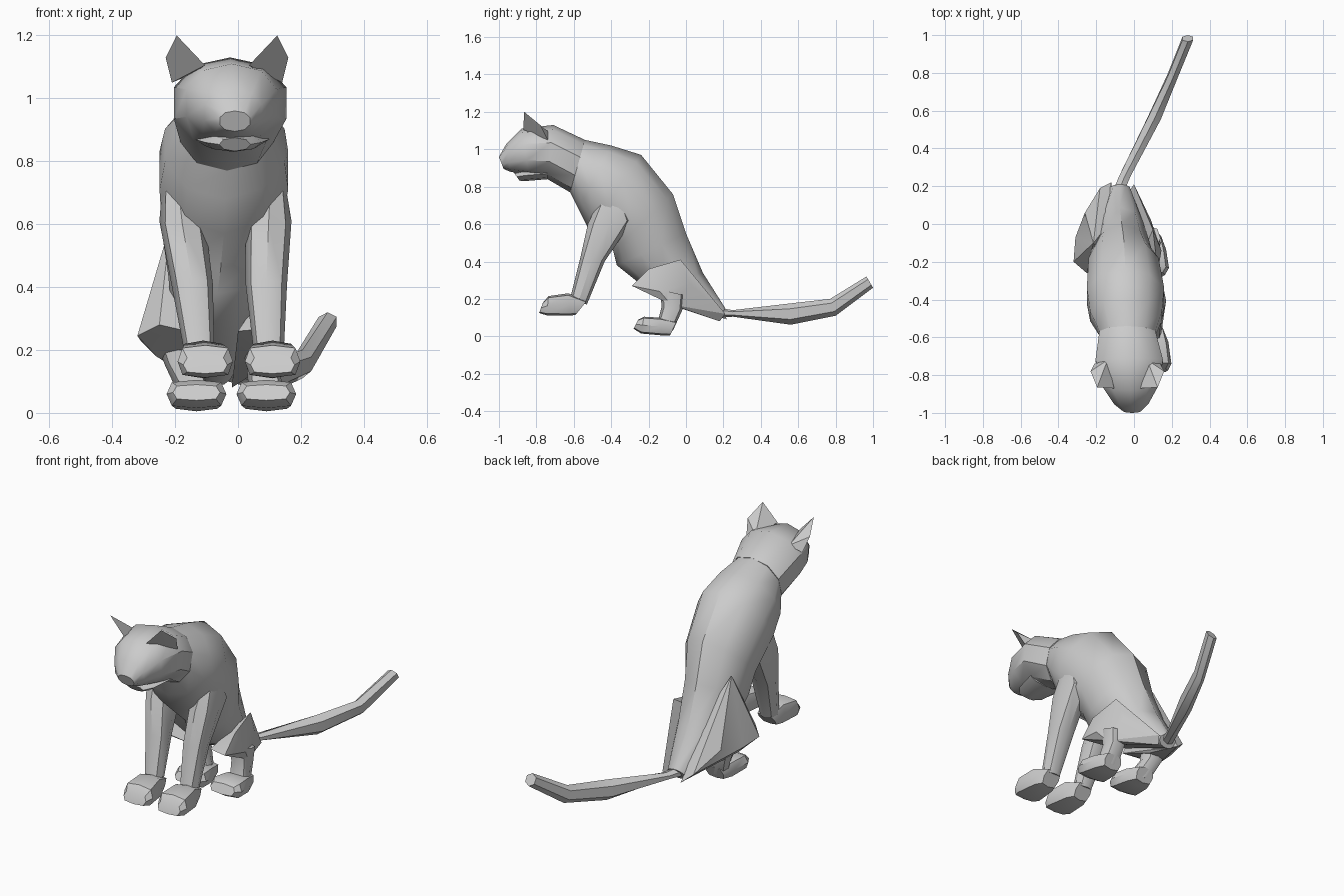
import bpy, bmesh
from math import sin, cos, pi


def finish(name, bm, angle=38):
    bmesh.ops.recalc_face_normals(bm, faces=bm.faces)
    me = bpy.data.meshes.new(name)
    bm.to_mesh(me)
    bm.free()
    ob = bpy.data.objects.new(name, me)
    bpy.context.collection.objects.link(ob)
    bpy.ops.object.select_all(action='DESELECT')
    ob.select_set(True)
    bpy.context.view_layer.objects.active = ob
    bpy.ops.object.shade_smooth_by_angle(angle=angle * pi / 180)
    return ob


def spow(v, p):
    return (1 if v >= 0 else -1) * abs(v) ** p if abs(v) > 1e-6 else 0.0


def loft(name, rings, sides=8, p=1.0, twist=0.0):
    """Each ring: (y, z) of one edge, (y, z) of the opposite edge, centre x, half width."""
    bm = bmesh.new()
    loops = []
    for (ty, tz), (by, bz), cx, hw in rings:
        loop = []
        for i in range(sides):
            a = 2 * pi * (i + twist) / sides
            u, v = spow(cos(a), p), spow(sin(a), p)
            loop.append(bm.verts.new((cx + hw * v,
                                      (ty + by) / 2 + u * (ty - by) / 2,
                                      (tz + bz) / 2 + u * (tz - bz) / 2)))
        loops.append(loop)
    for a, b in zip(loops, loops[1:]):
        for i in range(sides):
            j = (i + 1) % sides
            bm.faces.new((a[i], a[j], b[j], b[i]))
    bm.faces.new(loops[0])
    bm.faces.new(loops[-1])
    return finish(name, bm)


def hull(name, points, angle=30):
    bm = bmesh.new()
    for q in points:
        bm.verts.new(q)
    res = bmesh.ops.convex_hull(bm, input=bm.verts[:])
    loose = [v for v in bm.verts if not v.link_faces]
    bmesh.ops.delete(bm, geom=loose, context='VERTS')
    return finish(name, bm, angle)


# Torso
loft("torso", [
    ((-0.54, 1.05), (-0.62, 0.77), -0.035, 0.155),
    ((-0.40, 1.02), (-0.575, 0.68), -0.042, 0.20),
    ((-0.24, 0.97), (-0.52, 0.57), -0.045, 0.215),
    ((-0.07, 0.76), (-0.39, 0.46), -0.055, 0.195),
    ((0.00, 0.55), (-0.37, 0.38), -0.065, 0.165),
    ((0.09, 0.34), (-0.22, 0.26), -0.075, 0.14),
    ((0.21, 0.15), (0.17, 0.085), -0.075, 0.055)], sides=10)

# Head and lower jaw
loft("head", [
    ((-0.54, 1.05), (-0.62, 0.77), -0.035, 0.155),
    ((-0.71, 1.13), (-0.74, 0.84), -0.025, 0.187),
    ((-0.88, 1.11), (-0.84, 0.86), -0.020, 0.150),
    ((-0.96, 1.03), (-0.94, 0.88), -0.015, 0.095),
    ((-1.00, 0.96), (-0.975, 0.895), -0.010, 0.050)], sides=10, p=0.9)
loft("lower_jaw", [
    ((-0.74, 0.90), (-0.74, 0.84), -0.02, 0.12),
    ((-0.86, 0.89), (-0.86, 0.83), -0.015, 0.09),
    ((-0.92, 0.875), (-0.89, 0.832), -0.01, 0.05)], sides=8)

# Ears
for side, name in ((-1, "ear_left"), (1, "ear_right")):
    cx = -0.035
    hull(name, [(cx + side * x, y, z) for x, y, z in (
        (0.160, -0.865, 1.20), (0.070, -0.87, 1.105), (0.195, -0.78, 1.13),
        (0.175, -0.74, 1.05), (0.105, -0.72, 1.08))], 10)

# Front legs and paws
for side, tag in ((-1, "left"), (1, "right")):
    def fx(base, off):
        return base + side * off
    loft("front_leg_" + tag, [
        ((-0.45, 0.76), (-0.33, 0.70), fx(-0.045, 0.15), 0.045),
        ((-0.525, 0.60), (-0.285, 0.62), fx(-0.04, 0.137), 0.073),
        ((-0.565, 0.42), (-0.435, 0.40), fx(-0.028, 0.118), 0.066),
        ((-0.62, 0.20), (-0.53, 0.17), fx(-0.012, 0.110), 0.047)], sides=8, p=0.85)
    loft("front_paw_" + tag, [
        ((-0.53, 0.19), (-0.59, 0.115), fx(-0.005, 0.110), 0.050),
        ((-0.63, 0.23), (-0.62, 0.110), fx(0.0, 0.110), 0.072),
        ((-0.735, 0.215), (-0.745, 0.112), fx(0.003, 0.107), 0.088),
        ((-0.765, 0.18), (-0.785, 0.125), fx(0.003, 0.107), 0.070)], sides=8, p=0.55)

    # Hind shin and paw
    knee = -0.20 if side < 0 else 0.075
    foot = -0.132 if side < 0 else 0.09
    loft("hind_leg_" + tag, [
        ((-0.14, 0.25), (-0.01, 0.22), knee, 0.065),
        ((-0.13, 0.16), (-0.02, 0.14), knee * 0.7 + foot * 0.3, 0.052),
        ((-0.15, 0.08), (-0.07, 0.03), foot, 0.055)], sides=8, p=0.8)
    loft("hind_paw_" + tag, [
        ((-0.05, 0.08), (-0.085, 0.005), foot, 0.055),
        ((-0.14, 0.10), (-0.13, 0.005), foot, 0.080),
        ((-0.225, 0.105), (-0.24, 0.015), foot, 0.095),
        ((-0.255, 0.09), (-0.28, 0.04), foot, 0.075)], sides=8, p=0.55)

# Haunches: the left one splays outward, the right one is tucked in
hull("haunch_left", [
    (-0.215, -0.10, 0.60), (-0.15, -0.02, 0.45), (-0.26, -0.20, 0.34),
    (-0.32, -0.20, 0.245), (-0.31, -0.07, 0.23), (-0.25, -0.26, 0.28),
    (-0.26, -0.10, 0.18), (-0.26, 0.06, 0.25), (-0.18, 0.19, 0.14),
    (-0.12, 0.22, 0.09), (-0.12, -0.24, 0.25), (-0.13, -0.02, 0.16)])
hull("haunch_right", [
    (0.10, -0.03, 0.41), (0.12, -0.20, 0.36), (0.12, -0.29, 0.27),
    (0.145, -0.14, 0.24), (0.12, -0.08, 0.17), (0.09, 0.02, 0.28),
    (0.0, 0.21, 0.12), (-0.02, 0.18, 0.08), (0.0, -0.25, 0.26),
    (0.03, 0.0, 0.14)])

# Tail
loft("tail", [
    ((0.19, 0.15), (0.19, 0.10), -0.075, 0.035),
    ((0.25, 0.14), (0.25, 0.105), -0.050, 0.035),
    ((0.55, 0.175), (0.56, 0.062), 0.105, 0.042),
    ((0.77, 0.20), (0.80, 0.110), 0.205, 0.032),
    ((0.965, 0.32), (1.00, 0.26), 0.285, 0.033)], sides=6)
